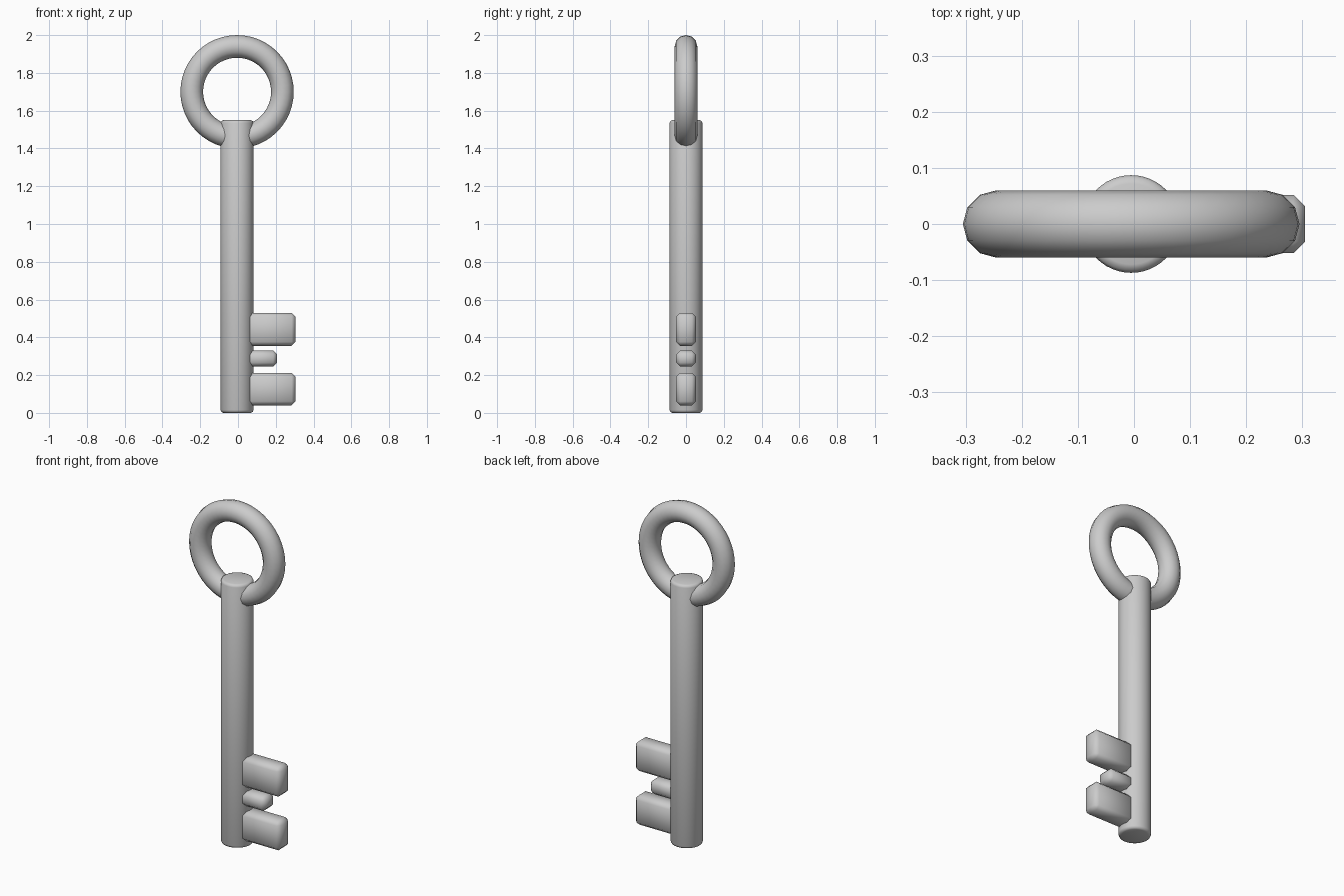
import bpy
import math

if "Cube" in bpy.data.objects:
    bpy.data.objects.remove(bpy.data.objects["Cube"], do_unlink=True)

AXIS_X = -0.005  # centre line of the shaft and ring

steel = bpy.data.materials.new("grey_metal")
steel.use_nodes = True
colour = (0.6, 0.6, 0.6, 1)
steel.diffuse_color = colour
steel.node_tree.nodes["Principled BSDF"].inputs["Base Color"].default_value = colour


def finish(name, bevel=0, segments=1, angle=180):
    """Name, bevel, shade and colour the active object."""
    obj = bpy.context.object
    obj.name = name
    bpy.ops.object.transform_apply(location=False, rotation=True, scale=True)
    if bevel:
        mod = obj.modifiers.new("Bevel", "BEVEL")
        mod.width = bevel
        mod.segments = segments
        mod.limit_method = "ANGLE"
        mod.angle_limit = math.radians(40)
        bpy.ops.object.modifier_apply(modifier=mod.name)
    bpy.ops.object.shade_smooth_by_angle(angle=math.radians(angle))
    obj.data.materials.append(steel)


# Round shaft with softened ends
bpy.ops.mesh.primitive_cylinder_add(vertices=48, radius=0.087, depth=1.55,
                                    location=(AXIS_X, 0, 0.775))
finish("shaft", 0.015, 2, 60)

# Ring handle standing upright
bpy.ops.mesh.primitive_torus_add(major_segments=48, minor_segments=12,
                                 major_radius=0.24, minor_radius=0.06,
                                 location=(AXIS_X, 0, 1.7),
                                 rotation=(math.pi / 2, 0, 0))
finish("ring_handle")


# Teeth: chamfered blocks sunk into the shaft
def tooth(name, x_end, z_low, z_high):
    x_start = 0.04
    bpy.ops.mesh.primitive_cube_add(
        size=1, location=((x_start + x_end) / 2, 0, (z_low + z_high) / 2))
    bpy.context.object.scale = (x_end - x_start, 0.104, z_high - z_low)
    finish(name, 0.021)


tooth("lower_tooth", 0.305, 0.04, 0.212)
tooth("middle_tooth", 0.207, 0.245, 0.33)
tooth("upper_tooth", 0.305, 0.355, 0.53)
